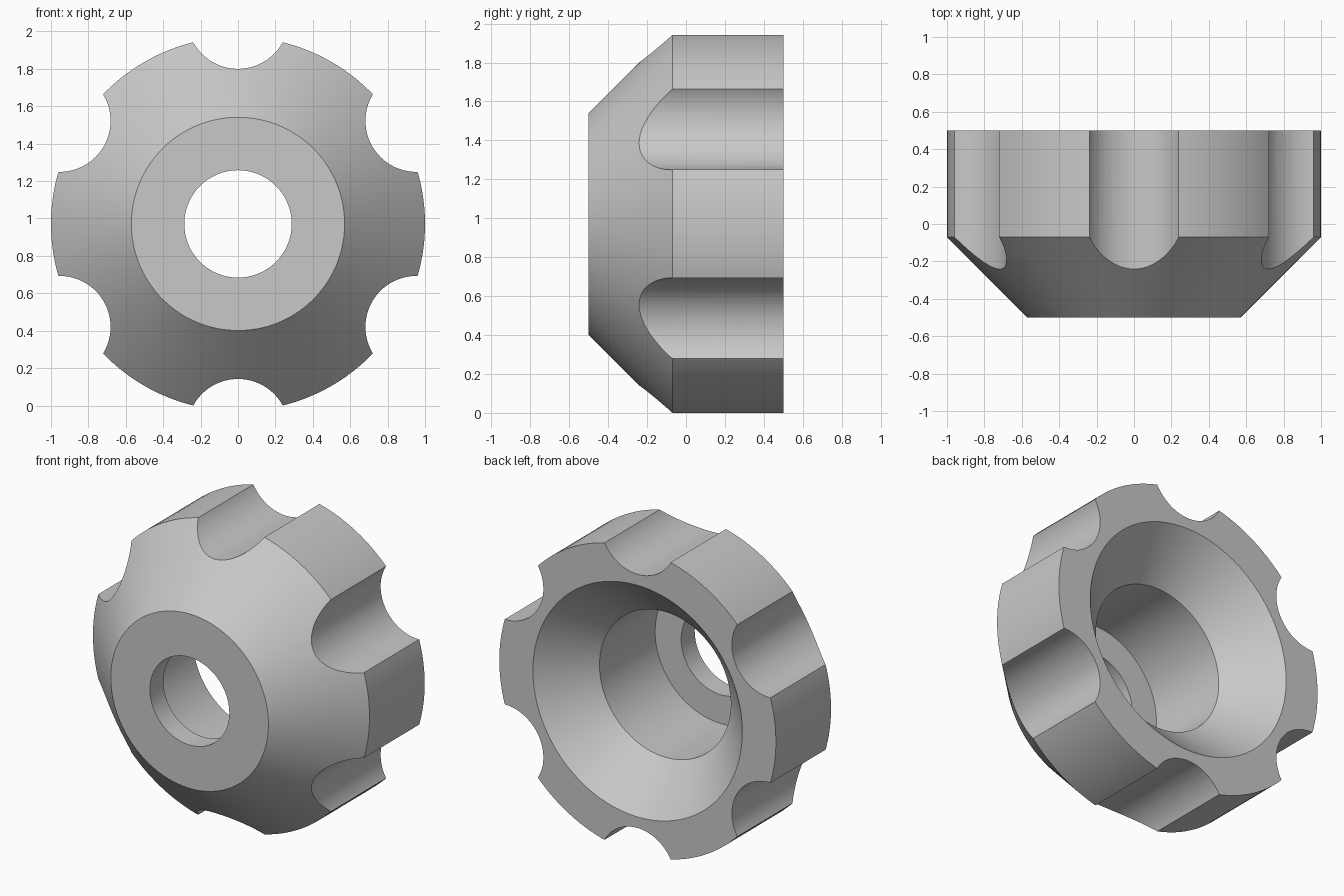
import bpy, bmesh
from math import cos, sin, tau
from mathutils import Matrix, Vector

if "Cube" in bpy.data.objects:
    bpy.data.objects.remove(bpy.data.objects["Cube"])

CENTRE = Vector((0, 0, 0.971))
SEGMENTS = 144
NOTCHES = 6

grey = bpy.data.materials.new("plain_grey")
grey.use_nodes = True
colour = (0.58, 0.58, 0.58, 1)
grey.diffuse_color = colour
grey.node_tree.nodes["Principled BSDF"].inputs["Base Color"].default_value = colour


def finish(bm, name):
    bmesh.ops.recalc_face_normals(bm, faces=bm.faces)
    mesh = bpy.data.meshes.new(name)
    bm.to_mesh(mesh)
    bm.free()
    mesh.materials.append(grey)
    obj = bpy.data.objects.new(name, mesh)
    bpy.context.collection.objects.link(obj)
    return obj


def revolve(name, profile):
    """Turn a closed (radius, y) profile around the y axis."""
    bm = bmesh.new()
    rings = [[bm.verts.new(CENTRE + Vector((r * cos(a), y, r * sin(a))))
              for a in (tau * i / SEGMENTS for i in range(SEGMENTS))]
             for r, y in profile]
    for k, ring in enumerate(rings):
        following = rings[(k + 1) % len(rings)]
        for i in range(SEGMENTS):
            j = (i + 1) % SEGMENTS
            bm.faces.new((ring[i], ring[j], following[j], following[i]))
    return finish(bm, name)


# Knob body: bevelled outside, funnel, straight bore, floor and through hole
body = revolve("knob_body", [
    (0.287, -0.5), (0.57, -0.5), (1.0, -0.07), (1.0, 0.5),
    (0.757, 0.5), (0.475, 0.215), (0.475, -0.36), (0.287, -0.36)])

# Finger notches: one ring of rods cut from the rim
bm = bmesh.new()
for n in range(NOTCHES):
    angle = tau * (n + 0.5) / NOTCHES
    spot = CENTRE + 1.102 * Vector((cos(angle), 0, sin(angle)))
    bmesh.ops.create_cone(
        bm, cap_ends=True, segments=72, radius1=0.273, radius2=0.273, depth=1.6,
        matrix=Matrix.Translation(spot) @ Matrix.Rotation(tau / 4, 4, "X"))
rods = finish(bm, "notch_cutters")
rods.hide_render = True

cut = body.modifiers.new("notches", "BOOLEAN")
cut.operation = "DIFFERENCE"
cut.solver = "EXACT"
cut.object = rods

# Bake the cut so that its edges can be kept sharp
bpy.context.view_layer.update()
evaluated = body.evaluated_get(bpy.context.evaluated_depsgraph_get())
baked = bpy.data.meshes.new_from_object(evaluated)
body.modifiers.clear()
body.data = baked
bpy.data.objects.remove(rods)

bpy.ops.object.select_all(action="DESELECT")
body.select_set(True)
bpy.context.view_layer.objects.active = body
bpy.ops.object.shade_smooth_by_angle(angle=tau / 12)
